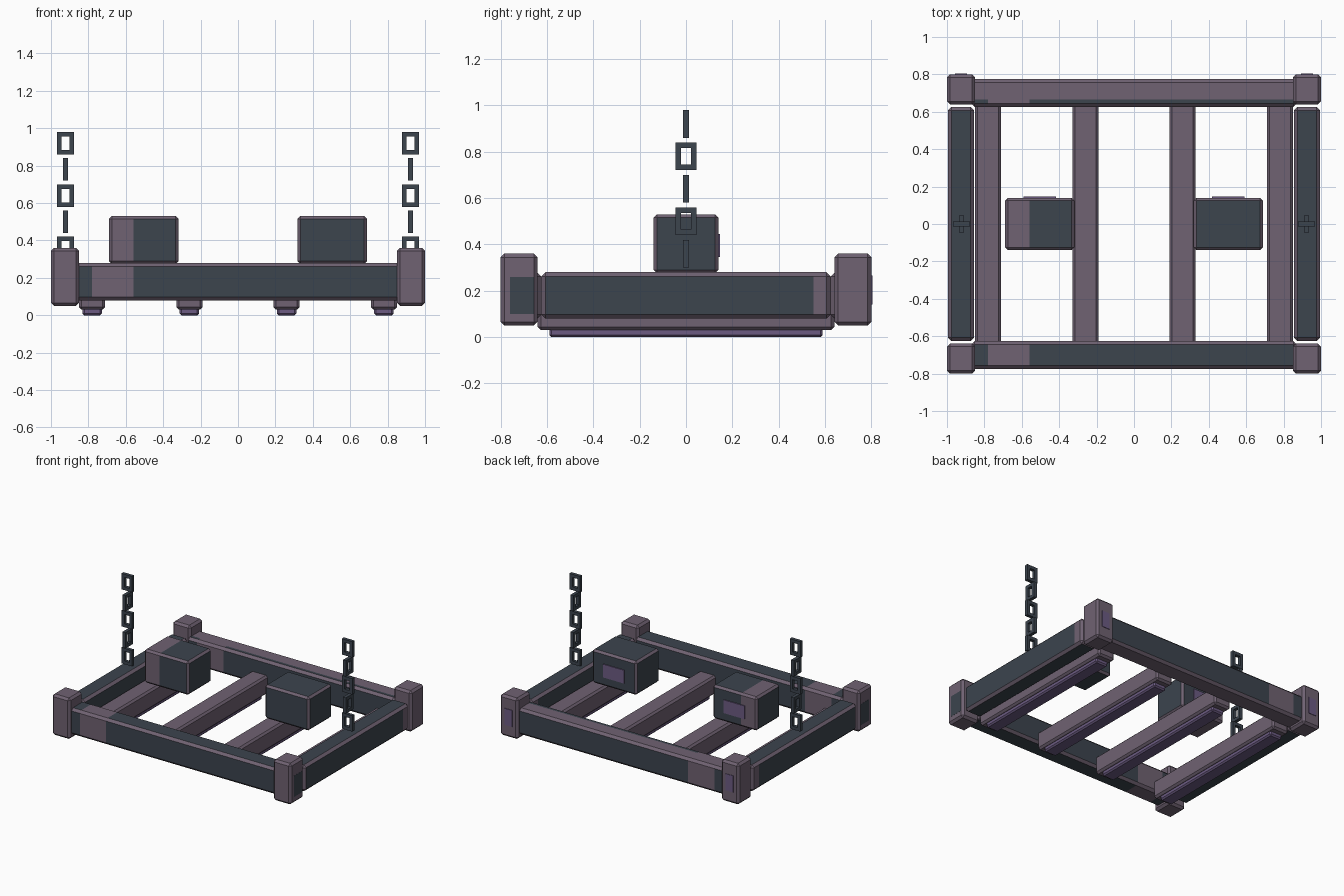
import bpy, bmesh
from mathutils import Vector

if "Cube" in bpy.data.objects:
    bpy.data.objects.remove(bpy.data.objects["Cube"])


def material(name, rgb):
    m = bpy.data.materials.new(name)
    m.diffuse_color = (*rgb, 1)
    m.use_nodes = True
    m.node_tree.nodes["Principled BSDF"].inputs["Base Color"].default_value = m.diffuse_color
    return m


MAUVE, SLATE, PURPLE = 0, 1, 2
MATS = [material("mauve_trim", (0.160, 0.122, 0.168)),
        material("dark_slate", (0.045, 0.058, 0.076)),
        material("purple_plate", (0.150, 0.105, 0.225))]


def finish(bm, name, rule):
    """Colour the faces by a rule and make the object."""
    bmesh.ops.recalc_face_normals(bm, faces=bm.faces)
    bm.normal_update()
    for f in bm.faces:
        f.material_index = rule(f.calc_center_median(), f.normal)
    me = bpy.data.meshes.new(name)
    bm.to_mesh(me)
    bm.free()
    for m in MATS:
        me.materials.append(m)
    ob = bpy.data.objects.new(name, me)
    bpy.context.collection.objects.link(ob)
    return ob


def block(name, lo, hi, bevel=0.0, rule=lambda c, n: MAUVE, cuts=()):
    """Chamfered box between two corners; cuts are (axis, position)."""
    bm = bmesh.new()
    bmesh.ops.create_cube(bm, size=1)
    for v in bm.verts:
        v.co = Vector([(a + b) / 2 + k * (b - a) for a, b, k in zip(lo, hi, v.co)])
    if bevel:
        bmesh.ops.bevel(bm, geom=bm.edges[:], offset=bevel, segments=1,
                        profile=0.5, affect='EDGES')
    for axis, pos in cuts:
        p, n = Vector((0, 0, 0)), Vector((0, 0, 0))
        p[axis], n[axis] = pos, 1
        bmesh.ops.bisect_plane(bm, geom=bm.verts[:] + bm.edges[:] + bm.faces[:],
                               plane_co=p, plane_no=n)
    return finish(bm, name, rule)


def flat(n):
    return max(abs(k) for k in n) > 0.99


def stripe(x):
    return -0.78 < x < -0.56


def panel_rule(c, n):
    # slate panels, mauve chamfers and one mauve band across x
    if not flat(n) or (abs(n.x) < 0.5 and stripe(c.x)):
        return MAUVE
    return SLATE


def back_rule(c, n):
    # the back beam has a mauve top with a slate strip inside
    if n.z < -0.9 or (n.z > 0.9 and c.y > 0.665):
        return MAUVE
    return panel_rule(c, n)


def side_rule(c, n):
    # side beams are mauve at the back end
    if not flat(n) or (abs(n.x) > 0.9 and c.y > 0.55) or abs(n.y) > 0.9:
        return MAUVE
    return SLATE


def purple(c, n):
    return PURPLE


def slate(c, n):
    return SLATE


# Front and back beams
band = [(0, -0.78), (0, -0.56)]
block("front_beam", (-0.87, -0.775, 0.08), (0.87, -0.625, 0.28), 0.018, panel_rule, band)
block("back_beam", (-0.87, 0.625, 0.08), (0.87, 0.775, 0.28), 0.018, back_rule,
      band + [(1, 0.665)])

for side, s in (("left", -1), ("right", 1)):
    # Side beam
    xs = sorted((s * 0.855, s * 0.995))
    block(side + "_beam", (xs[0], -0.625, 0.08), (xs[1], 0.625, 0.28), 0.018,
          side_rule, [(1, 0.55)])

    # Corner posts
    for end, e in (("front", -1), ("back", 1)):
        px, py = sorted((s * 0.85, s)), sorted((e * 0.64, e * 0.80))
        block(f"{end}_{side}_post", (px[0], py[0], 0.05), (px[1], py[1], 0.36), 0.016)
    # Slate patch on the outside of the front post
    xs = sorted((s * 0.99, s * 1.001))
    block(side + "_post_patch", (xs[0], -0.76, 0.10), (xs[1], -0.656, 0.26), 0, slate)
    # Purple plate on the back of the back post
    block(side + "_post_plate", (s * 0.925 - 0.032, 0.797, 0.14),
          (s * 0.925 + 0.032, 0.804, 0.265), 0, purple)

    # Raised box with a plate on its back
    cx = s * 0.504
    block(side + "_box", (cx - 0.186, -0.14, 0.275), (cx + 0.186, 0.14, 0.53), 0.015,
          panel_rule, [(0, -0.56)])
    block(side + "_box_plate", (cx - 0.088, 0.138, 0.345), (cx + 0.088, 0.147, 0.445),
          0, purple)

# Floor slats with runners below
for i in range(4):
    x = -0.78 + 0.52 * i
    block(f"slat_{i + 1}", (x - 0.07, -0.64, 0.03), (x + 0.07, 0.64, 0.17), 0.014)
    block(f"runner_{i + 1}", (x - 0.052, -0.59, 0.0), (x + 0.052, 0.59, 0.04), 0.01, purple)


def chain_link(name, x, z, turned):
    """Square ring 0.09 wide and 0.12 tall, turned a quarter on every other link."""
    bm = bmesh.new()
    rings = []
    for w, h, d in ((0.045, 0.06, -1), (0.045, 0.06, 1), (0.021, 0.036, 1), (0.021, 0.036, -1)):
        ring = []
        for a, b in ((-1, -1), (1, -1), (1, 1), (-1, 1)):
            u, v = a * w, d * 0.0125
            if turned:
                u, v = v, u
            ring.append(bm.verts.new((x + u, v, z + b * h)))
        rings.append(ring)
    for r in range(4):
        p, q = rings[r], rings[(r + 1) % 4]
        for k in range(4):
            j = (k + 1) % 4
            bm.faces.new((p[k], p[j], q[j], q[k]))
    finish(bm, name, slate)


# Hanging chains
for side, s in (("left", -1), ("right", 1)):
    for i in range(5):
        chain_link(f"{side}_chain_link_{i + 1}", s * 0.922, 0.36 + 0.14 * i, i % 2 == 1)
